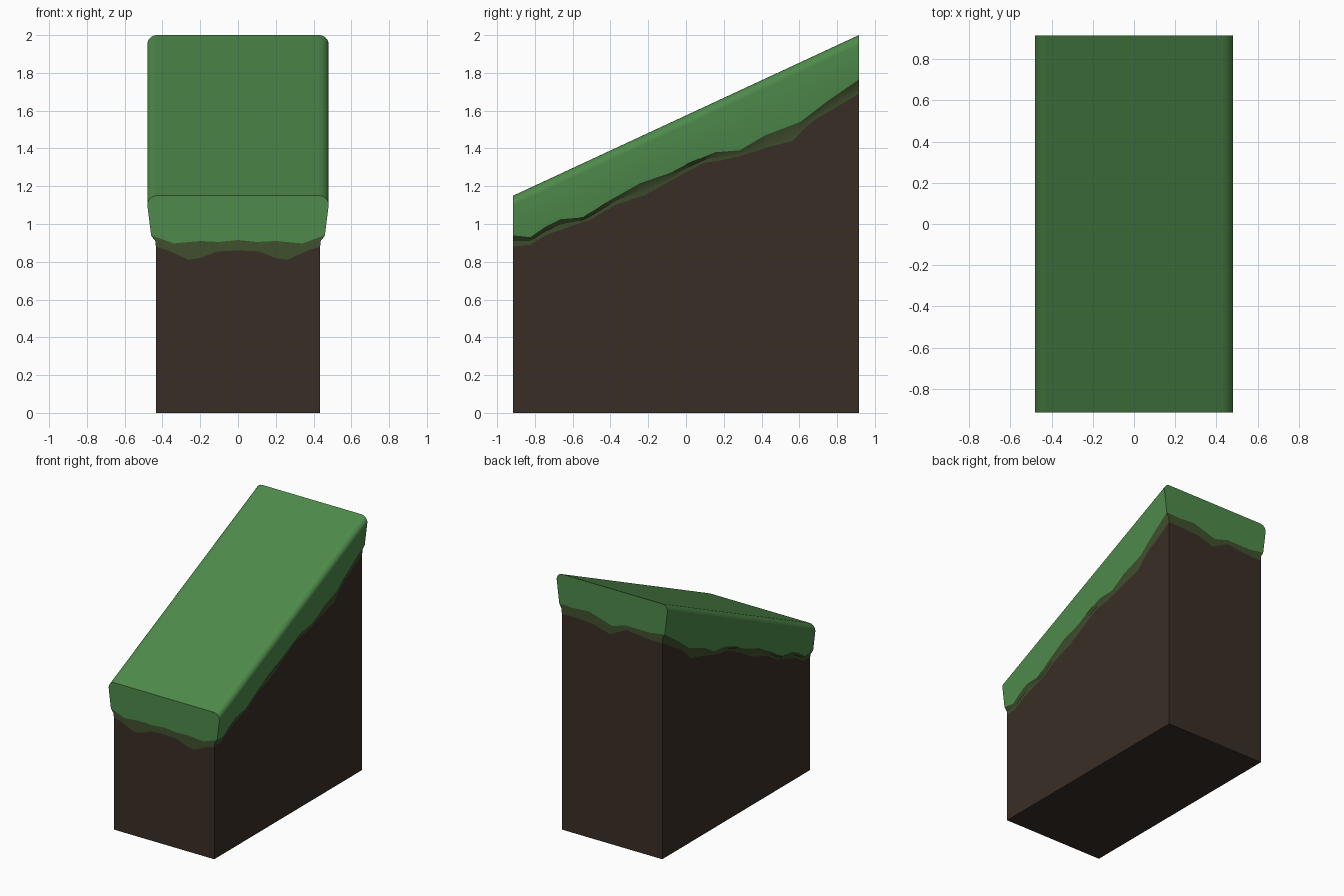
import bpy, bmesh, math

if "Cube" in bpy.data.objects:
    bpy.data.objects.remove(bpy.data.objects["Cube"])

Y = 0.915          # half length
WALL = 0.435       # half width of the soil


def top(y):
    return 1.575 + y * 0.85 / 1.83


# wavy lower edges: (position, height) of the turf and of the moss under it
SIDE_TURF = [(-.915, .94), (-.825, .93), (-.745, .985), (-.665, 1.025), (-.545, 1.035), (-.43, 1.11),
             (-.245, 1.215), (-.085, 1.27), (.02, 1.325), (.155, 1.38), (.285, 1.39), (.42, 1.47),
             (.605, 1.54), (.735, 1.64), (.915, 1.765)]
SIDE_MOSS = [(-.915, .88), (-.825, .89), (-.745, .94), (-.59, .995), (-.51, 1.02), (-.375, 1.10),
             (-.215, 1.155), (.02, 1.285), (.1, 1.325), (.18, 1.335), (.285, 1.36), (.445, 1.41),
             (.565, 1.44), (.63, 1.51), (.685, 1.555), (.815, 1.63), (.915, 1.69)]
half_turf = [(0, .915), (.1, .905), (.2, .91), (.34, .897)]
half_moss = [(0, .86), (.11, .855), (.2, .82), (.26, .81), (.37, .86)]


def mirrored(half):
    return [(-x, z) for x, z in reversed(half[1:])] + half


FRONT = (mirrored(half_turf), mirrored(half_moss))
BACK = ([(-.33, 1.745), (-.12, 1.745), (.0, 1.71), (.2, 1.77), (.34, 1.76)],
        [(-.33, 1.69), (-.12, 1.71), (.02, 1.64), (.16, 1.68), (.3, 1.69)])


def interp(pts, t):
    for (a, za), (b, zb) in zip(pts, pts[1:]):
        if t <= b:
            return za + (zb - za) * (t - a) / (b - a)
    return pts[-1][1]


stations = sorted({p[0] for p in SIDE_TURF + SIDE_MOSS})

# half cross-section at one station, split into turf / moss / soil
def turf_half(y):
    t = top(y)
    arc = [(.43 + .05 * math.sin(a), t - .05 + .05 * math.cos(a))
           for a in [math.radians(15 * i) for i in range(7)]]
    g = interp(SIDE_TURF, y)
    return arc + [(.48 - .125 * (t - g - .05), g)]


def moss_half(y):
    g, d = interp(SIDE_TURF, y), interp(SIDE_MOSS, y)
    return [turf_half(y)[-1], (WALL + .002, (g + d) / 2), (WALL, d)]


def soil_half(y):
    return [(WALL, interp(SIDE_MOSS, y)), (WALL, 0)]


def material(name, col):
    m = bpy.data.materials.new(name)
    m.diffuse_color = (*col, 1)
    m.use_nodes = True
    m.node_tree.nodes["Principled BSDF"].inputs["Base Color"].default_value = m.diffuse_color
    return m


def build(name, half, mat, upper=None, lower=None, bridge=None):
    """Loft both sides, close the ends between wavy edges, bridge top or bottom."""
    bm = bmesh.new()
    rows = {}
    for s in (1, -1):
        rows[s] = [[bm.verts.new((s * x, y, z)) for x, z in half(y)] for y in stations]
        for a, b in zip(rows[s], rows[s][1:]):
            for i in range(len(a) - 1):
                bm.faces.new((a[i], a[i + 1], b[i + 1], b[i]))
    if bridge is not None:
        line = {s: [r[bridge] for r in rows[s]] for s in rows}
        bm.faces.new((line[1][0], line[1][-1], line[-1][-1], line[-1][0]))
    for k, y in ((0, -Y), (-1, Y)):
        def edge(wave):
            return [bm.verts.new((x, y, z)) for x, z in wave[k]] if wave else []
        # down the right side, leftwards below, up the left side, rightwards above
        bm.faces.new(rows[1][k] + edge(lower)[::-1] + rows[-1][k][::-1] + edge(upper))
    bmesh.ops.recalc_face_normals(bm, faces=bm.faces)
    bmesh.ops.triangulate(bm, faces=[f for f in bm.faces if len(f.verts) > 4])
    me = bpy.data.meshes.new(name)
    bm.to_mesh(me)
    bm.free()
    ob = bpy.data.objects.new(name, me)
    bpy.context.collection.objects.link(ob)
    me.materials.append(mat)
    bpy.ops.object.select_all(action='DESELECT')
    ob.select_set(True)
    bpy.context.view_layer.objects.active = ob
    bpy.ops.object.shade_smooth_by_angle(angle=math.radians(30))


turf_edge = (FRONT[0], BACK[0])
moss_edge = (FRONT[1], BACK[1])

# grass slab on top, moss fringe below its lip, soil block
build("grass_cap", turf_half, material("grass green", (.076, .254, .069)), lower=turf_edge, bridge=0)
build("moss_fringe", moss_half, material("dark moss", (.051, .080, .027)), upper=turf_edge, lower=moss_edge)
build("soil_block", soil_half, material("dark soil", (.040, .027, .019)), upper=moss_edge, bridge=1)
